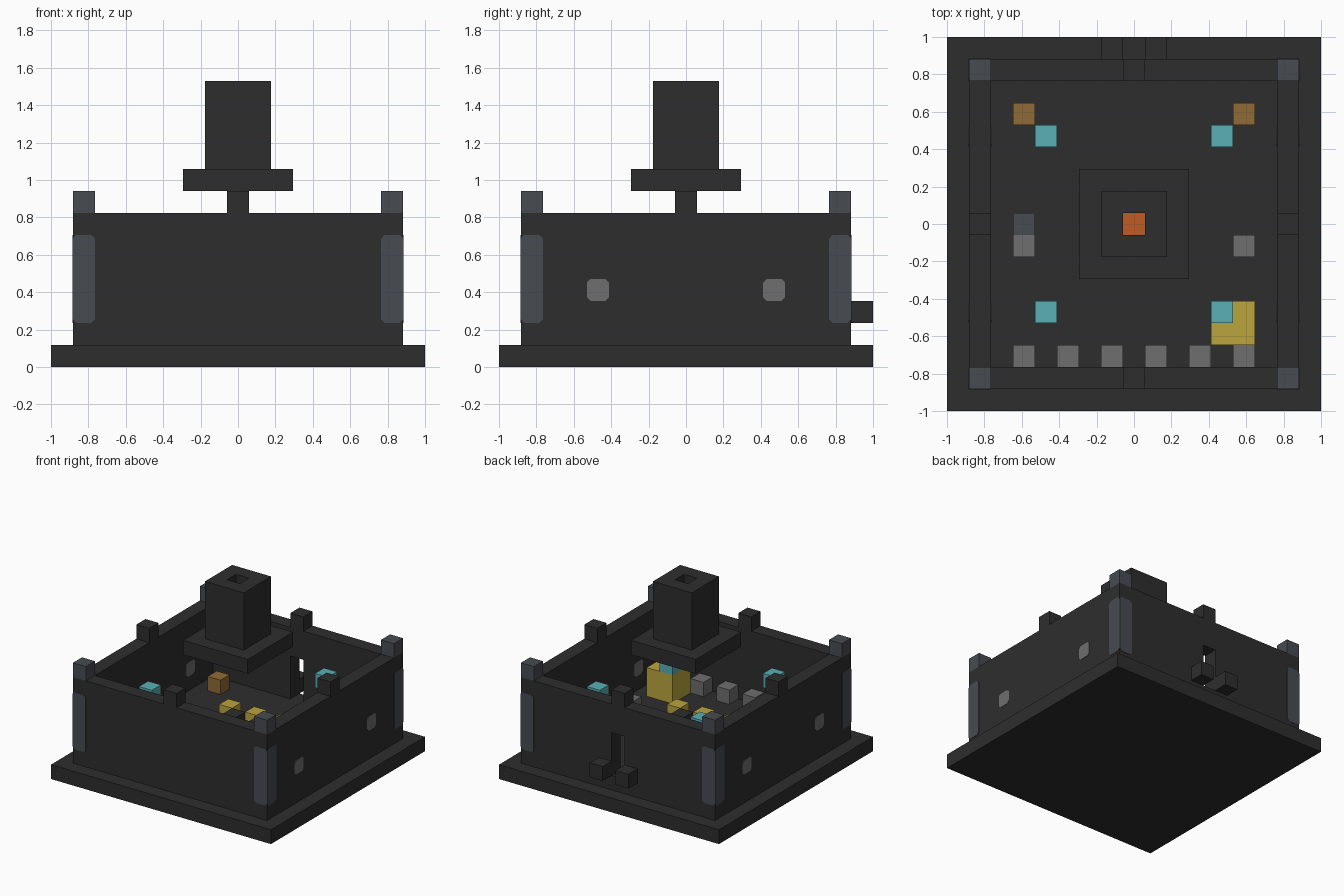
import bpy
import bmesh
from mathutils import Vector

cube = bpy.data.objects.get("Cube")
if cube:
    bpy.data.objects.remove(cube, do_unlink=True)

V = 2 / 17  # edge of one block


def material(name, rgb):
    m = bpy.data.materials.new(name)
    m.use_nodes = True
    m.diffuse_color = (*rgb, 1)
    m.node_tree.nodes["Principled BSDF"].inputs["Base Color"].default_value = (*rgb, 1)
    return m


DARK = material("charcoal stone", (0.027, 0.027, 0.027))
SLATE = material("slate blue", (0.063, 0.072, 0.084))
GRAY = material("mid gray", (0.156, 0.156, 0.156))
CYAN = material("pale cyan", (0.102, 0.434, 0.462))
YELLOW = material("straw yellow", (0.503, 0.376, 0.047))
ORANGE = material("ember orange", (0.527, 0.107, 0.019))
BROWN = material("wood brown", (0.275, 0.147, 0.038))


def finish(name, bm, mat):
    bmesh.ops.recalc_face_normals(bm, faces=bm.faces)
    me = bpy.data.meshes.new(name)
    bm.to_mesh(me)
    bm.free()
    me.materials.append(mat)
    ob = bpy.data.objects.new(name, me)
    bpy.context.collection.objects.link(ob)
    return ob


def block(name, x, y, z, mat, size=(1, 1, 1)):
    """Box centred on block column x, y with its underside at block level z."""
    bm = bmesh.new()
    bmesh.ops.create_cube(bm, size=1)
    for v in bm.verts:
        v.co = Vector((x + v.co.x * size[0], y + v.co.y * size[1],
                       z + (v.co.z + 0.5) * size[2])) * V
    return finish(name, bm, mat)


def ring(name, outer, inner, z, height, mat):
    """Square tube, open top and bottom through the middle."""
    bm = bmesh.new()
    corners = [(-1, -1), (1, -1), (1, 1), (-1, 1)]
    loops = [[bm.verts.new(Vector((a * w / 2, b * w / 2, h)) * V) for a, b in corners]
             for w, h in ((outer, z), (outer, z + height), (inner, z + height), (inner, z))]
    for k in range(4):
        p, q = loops[k], loops[(k + 1) % 4]
        for i in range(4):
            j = (i + 1) % 4
            bm.faces.new((p[i], p[j], q[j], q[i]))
    return finish(name, bm, mat)


def plate(name, axis, at, side, across, z, height, mat):
    """Thin plate with clipped corners lying on a wall face."""
    bm = bmesh.new()
    w, h, c = 0.5, height / 2, 0.16
    outline = [(-w + c, -h), (w - c, -h), (w, -h + c), (w, h - c),
               (w - c, h), (-w + c, h), (-w, h - c), (-w, -h + c)]
    normal = Vector((side, 0, 0)) if axis == "x" else Vector((0, side, 0))
    verts = []
    for u, t in outline:
        a, b = across + u, z + h + t
        co = Vector((at, a, b)) if axis == "x" else Vector((a, at, b))
        verts.append(bm.verts.new(co * V))
    face = bm.faces.new(verts)
    ext = bmesh.ops.extrude_face_region(bm, geom=[face], use_keep_orig=True)
    top = [g for g in ext["geom"] if isinstance(g, bmesh.types.BMVert)]
    bmesh.ops.translate(bm, verts=top, vec=normal * 0.003)
    return finish(name, bm, mat)


# Base, floor and surrounding wall
block("base_slab", 0, 0, 0, DARK, (17, 17, 1))
block("inner_floor", 0, 0, 1, DARK, (13, 13, 1))
walls = ring("walls", 15, 13, 1, 6, DARK)

# Doorway through the back wall
cutter = block("door_cutter", 0, 7, 2, DARK, (1, 1.6, 3))
cutter.hide_render = True
cut = walls.modifiers.new("doorway", "BOOLEAN")
cut.operation = "DIFFERENCE"
cut.solver = "EXACT"
cut.object = cutter
bpy.context.view_layer.objects.active = walls
bpy.ops.object.modifier_apply(modifier=cut.name)
bpy.data.objects.remove(cutter, do_unlink=True)
for s in (-1, 1):
    block("door_side_block", s, 8, 2, DARK)

# Battlements, corner strips and windows
for s in (-1, 1):
    block("middle_battlement", 7 * s, 0, 7, DARK)
    block("middle_battlement", 0, 7 * s, 7, DARK)
    for t in (-1, 1):
        block("corner_battlement", 7 * s, 7 * t, 7, SLATE)
        plate("corner_strip", "x", 7.5 * s, s, 7 * t, 2, 4, SLATE)
        plate("corner_strip", "y", 7.5 * t, t, 7 * s, 2, 4, SLATE)
        plate("window_outside", "x", 7.5 * s, s, 4 * t, 3, 1, GRAY)
        plate("window_inside", "x", 6.5 * s, -s, 4 * t, 3, 1, GRAY)

# Hanging hood and chimney, open down the middle
ring("chimney_hood", 5, 1, 8, 1, DARK)
ring("chimney", 3, 1, 9, 4, DARK)

# Hearth below the chimney with seats around it
block("fire", 0, 0, 2, ORANGE)
for s in (-1, 1):
    for t in (-1, 1):
        block("hearth_stone", s, t, 2, DARK)
        block("seat", 2 * s, 2 * t, 2, YELLOW)
    block("seat", 2 * s, 0, 2, YELLOW)
    block("seat", 0, 2 * s, 2, YELLOW)

# Lanterns, the one over the chest resting on its lid
for x, y, z in ((-4, -4, 5), (-4, 4, 5), (4, 4, 5), (4, -4, 4)):
    block("lantern", x, y, z, CYAN)
block("chest", 4.5, -4.5, 2, YELLOW, (2, 2, 2))

# Furnishings on the floor
for x in range(-5, 6, 2):
    block("stone_block", x, -6, 2, GRAY)
for s in (-1, 1):
    block("side_stone", 5 * s, -1, 2, GRAY)
    block("wood_crate", 5 * s, 5, 2, BROWN)
block("anvil_block", -5, 0, 2, SLATE)
